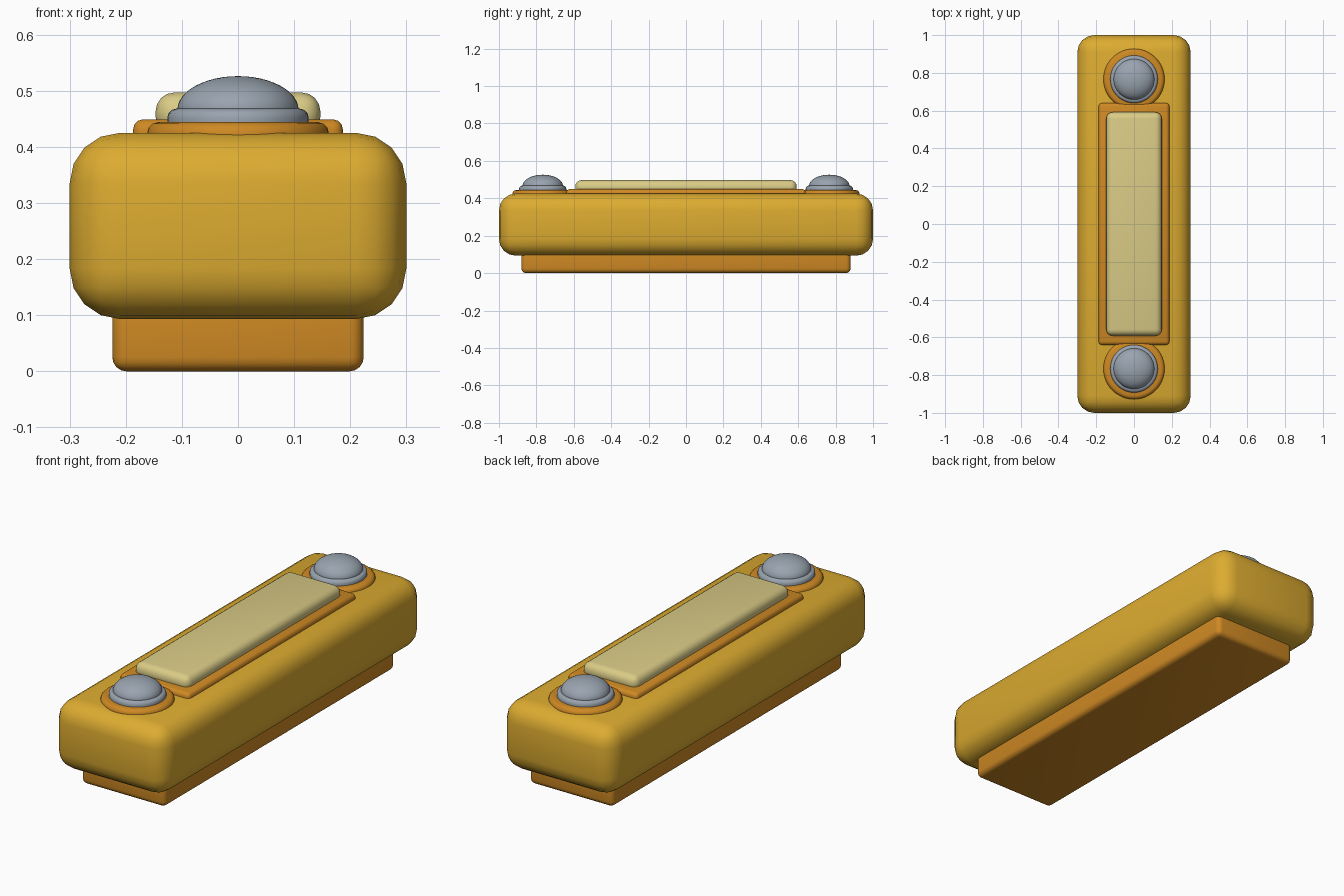
import bpy
import math

if "Cube" in bpy.data.objects:
    bpy.data.objects.remove(bpy.data.objects["Cube"])


def material(name, rgb):
    m = bpy.data.materials.new(name)
    m.diffuse_color = (*rgb, 1.0)
    m.use_nodes = True
    m.node_tree.nodes["Principled BSDF"].inputs["Base Color"].default_value = m.diffuse_color
    return m


AMBER = material("amber yellow", (0.72, 0.41, 0.03))
ORANGE = material("burnt orange", (0.62, 0.25, 0.017))
CREAM = material("cream", (0.70, 0.60, 0.24))
STEEL = material("steel grey", (0.32, 0.37, 0.43))


def finish(obj, name, mat, bevel=0.0, segments=4):
    obj.name = name
    obj.data.materials.append(mat)
    bpy.ops.object.transform_apply(location=False, rotation=False, scale=True)
    if bevel:
        mod = obj.modifiers.new("rounded edges", "BEVEL")
        mod.width = bevel
        mod.segments = segments
        mod.limit_method = "ANGLE"
        mod.angle_limit = math.radians(40)
        bpy.ops.object.modifier_apply(modifier=mod.name)
    bpy.ops.object.shade_smooth_by_angle(angle=math.radians(35))


def rounded_box(name, mat, half_x, half_y, z0, z1, bevel, segments=4):
    bpy.ops.mesh.primitive_cube_add(size=2, location=(0, 0, (z0 + z1) / 2))
    obj = bpy.context.object
    obj.scale = (half_x, half_y, (z1 - z0) / 2)
    finish(obj, name, mat, bevel, segments)


def rounded_disc(name, mat, radius, y, z0, z1, bevel):
    bpy.ops.mesh.primitive_cylinder_add(vertices=48, radius=radius, depth=z1 - z0,
                                        location=(0, y, (z0 + z1) / 2))
    finish(bpy.context.object, name, mat, bevel, 3)


# Stacked housing: base, body, panel frame and raised panel
rounded_box("base", ORANGE, 0.224, 0.88, 0.0, 0.14, 0.025)
rounded_box("body", AMBER, 0.30, 1.0, 0.093, 0.425, 0.09)
rounded_box("panel_frame", ORANGE, 0.187, 0.64, 0.395, 0.449, 0.018, 3)
rounded_box("raised_panel", CREAM, 0.147, 0.592, 0.42, 0.497, 0.034)

# Domed fastener at each end: seat ring, collar and dome
for end, y in (("front", -0.766), ("back", 0.766)):
    rounded_disc(end + "_seat_ring", ORANGE, 0.162, y, 0.395, 0.444, 0.02)
    rounded_disc(end + "_collar", STEEL, 0.126, y, 0.42, 0.468, 0.016)
    bpy.ops.mesh.primitive_uv_sphere_add(segments=48, ring_count=24, radius=1,
                                         location=(0, y, 0.466))
    dome = bpy.context.object
    dome.scale = (0.108, 0.108, 0.06)
    finish(dome, end + "_dome", STEEL)
